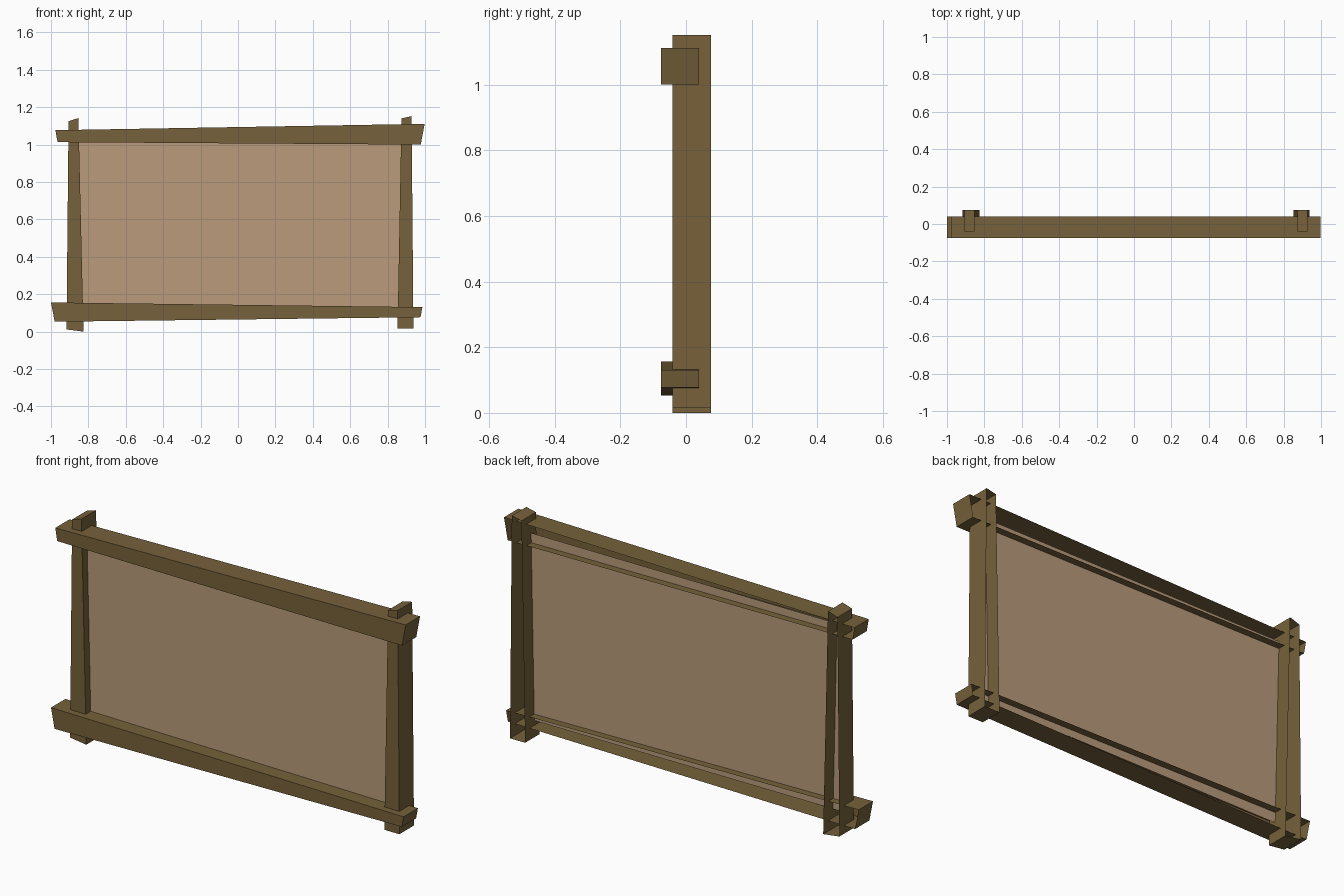
import bpy, bmesh

if "Cube" in bpy.data.objects:
    bpy.data.objects.remove(bpy.data.objects["Cube"])


def material(name, rgb):
    m = bpy.data.materials.new(name)
    m.diffuse_color = (*rgb, 1)
    m.use_nodes = True
    m.node_tree.nodes["Principled BSDF"].inputs["Base Color"].default_value = m.diffuse_color
    return m


wood = material("dark wood", (0.182, 0.120, 0.043))
tan = material("tan board", (0.490, 0.330, 0.198))


def make_object(name, bm, mat):
    me = bpy.data.meshes.new(name)
    bm.to_mesh(me)
    bm.free()
    me.materials.append(mat)
    ob = bpy.data.objects.new(name, me)
    bpy.context.collection.objects.link(ob)
    return ob


def beam(name, outline, y_front, y_back):
    """Crooked beam with an xz outline (counter-clockwise from the front), open at the back."""
    bm = bmesh.new()
    front = [bm.verts.new((x, y_front, z)) for x, z in outline]
    back = [bm.verts.new((x, y_back, z)) for x, z in outline]
    bm.faces.new(front)
    for i in range(len(outline)):
        j = (i + 1) % len(outline)
        bm.faces.new((front[j], front[i], back[i], back[j]))
    return make_object(name, bm, wood)


# Rails sit forward, posts sit behind them
RAIL = (-0.076, 0.039)
POST = (-0.041, 0.076)
beam("top_rail", [(-0.965, 1.013), (0.977, 1.0), (0.998, 1.111), (-0.976, 1.077)], *RAIL)
beam("bottom_rail", [(-0.98, 0.053), (0.976, 0.077), (0.986, 0.131), (-1.0, 0.156)], *RAIL)
beam("left_post", [(-0.917, 0.012), (-0.826, 0.0), (-0.853, 1.142), (-0.906, 1.125)], *POST)
beam("right_post", [(0.853, 0.016), (0.938, 0.016), (0.928, 1.152), (0.874, 1.14)], *POST)

# Thin board held inside the frame
bm = bmesh.new()
bm.faces.new([bm.verts.new((x, 0.0, z)) for x, z in
              ((-0.875, 0.1), (0.9, 0.1), (0.9, 1.05), (-0.875, 1.05))])
make_object("board", bm, tan)
